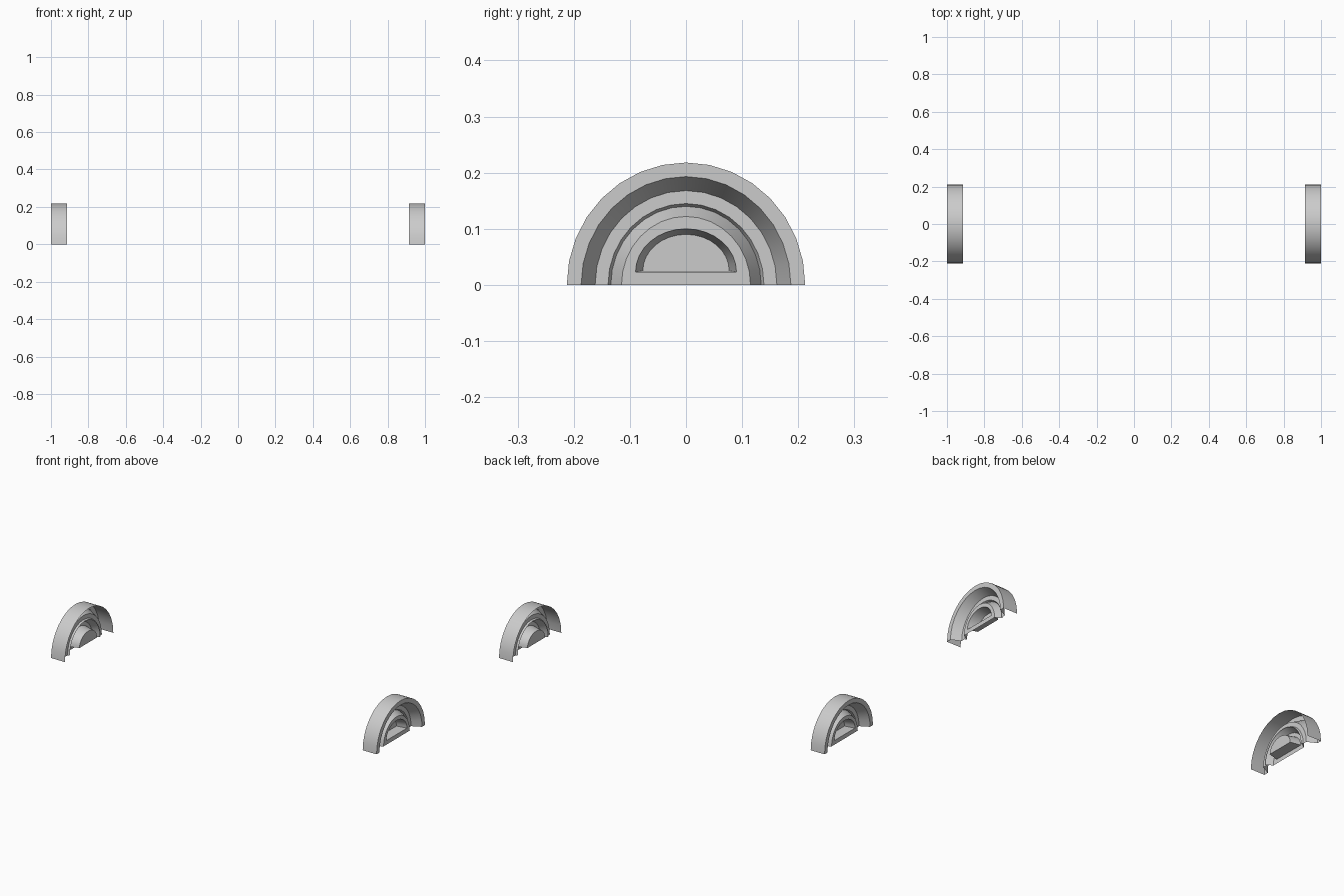
import bpy, bmesh, math

if "Cube" in bpy.data.objects:
    bpy.data.objects.remove(bpy.data.objects["Cube"])

SEG = 16


def arc(bm, x, ry, rz, base=0.0):
    """Half-ellipse row of vertices standing on z = base."""
    return [bm.verts.new((x, ry * math.cos(math.pi * i / SEG),
                          base + (rz - base) * math.sin(math.pi * i / SEG)))
            for i in range(SEG + 1)]


def bridge(bm, a, b, closed=False):
    """Join two rows with quads; closed also joins their straight bases."""
    n = len(a)
    for i in range(n if closed else n - 1):
        j = (i + 1) % n
        bm.faces.new((a[i], a[j], b[j], b[i]))


def finish(bm, name):
    mesh = bpy.data.meshes.new(name)
    bm.to_mesh(mesh)
    bm.free()
    ob = bpy.data.objects.new(name, mesh)
    bpy.context.collection.objects.link(ob)
    # opposite side
    mir = ob.modifiers.new("opposite_side", 'MIRROR')
    mir.use_axis[0] = True
    bpy.ops.object.select_all(action='DESELECT')
    ob.select_set(True)
    bpy.context.view_layer.objects.active = ob
    bpy.ops.object.shade_smooth_by_angle(angle=math.radians(30))
    return ob


# stepped half rim: (x, half width, height) from barrel edge inwards
profile = [(0.915, 0.2125, 0.218), (1.0, 0.2125, 0.218), (1.0, 0.187, 0.193),
           (0.95, 0.162, 0.168), (0.95, 0.139, 0.145), (0.94, 0.134, 0.140),
           (0.975, 0.115, 0.122)]
bm = bmesh.new()
rows = [arc(bm, *p) for p in profile]
for a, b in zip(rows, rows[1:]):
    bridge(bm, a, b)
bmesh.ops.recalc_face_normals(bm, faces=bm.faces)
if max(bm.faces, key=lambda f: f.calc_center_median().z).normal.z < 0:
    bmesh.ops.reverse_faces(bm, faces=bm.faces)
finish(bm, "half_rim")

# hub plate with a half-disc pocket
bm = bmesh.new()
outer = arc(bm, 0.975, 0.115, 0.122)
mouth = arc(bm, 0.975, 0.090, 0.100, 0.023)
floor = arc(bm, 0.92, 0.077, 0.090, 0.025)
bridge(bm, outer, mouth, True)
bridge(bm, mouth, floor, True)
face = bm.faces.new(floor)
bmesh.ops.recalc_face_normals(bm, faces=bm.faces)
if face.normal.x < 0:
    bmesh.ops.reverse_faces(bm, faces=bm.faces)
finish(bm, "hub_plate")
